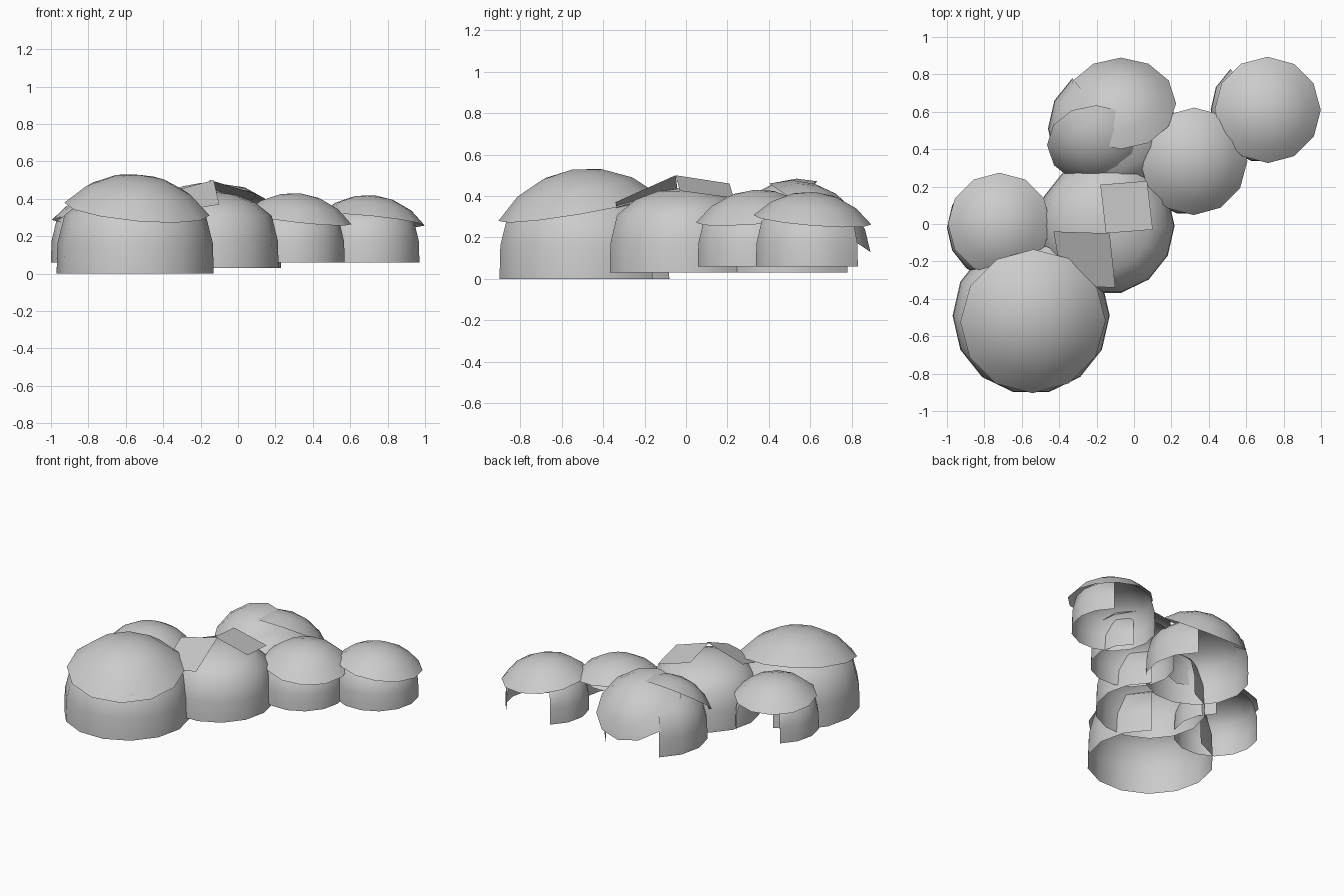
import bpy, bmesh, math
from mathutils import Vector

if "Cube" in bpy.data.objects:
    bpy.data.objects.remove(bpy.data.objects["Cube"])


def finish(name, bm, smooth=True):
    me = bpy.data.meshes.new(name)
    bm.to_mesh(me)
    bm.free()
    ob = bpy.data.objects.new(name, me)
    bpy.context.collection.objects.link(ob)
    if smooth:
        bpy.ops.object.select_all(action='DESELECT')
        ob.select_set(True)
        bpy.context.view_layer.objects.active = ob
        bpy.ops.object.shade_smooth_by_angle(angle=math.radians(40))
    return ob


def lathe(profile, sides, skip=lambda row, col: False):
    # revolve a profile that ends on the axis, leaving out skipped panels
    bm = bmesh.new()
    rings = [[bm.verts.new((r * math.cos(math.tau * i / sides),
                            r * math.sin(math.tau * i / sides), z))
              for i in range(sides)] for r, z in profile[:-1]]
    tip = bm.verts.new((0, 0, profile[-1][1]))
    for row in range(len(rings)):
        for i in range(sides):
            if skip(row, i):
                continue
            j = (i + 1) % sides
            a = rings[row]
            if row + 1 < len(rings):
                b = rings[row + 1]
                bm.faces.new((a[i], a[j], b[j], b[i]))
            else:
                bm.faces.new((a[i], a[j], tip))
    loose = [v for v in bm.verts if not v.link_faces]
    bmesh.ops.delete(bm, geom=loose, context='VERTS')
    return bm


def dome(name, x, y, z, r, h, door=(2, 3, 4), door_rows=2):
    # domed wall with a doorway at the back
    shape = [(1, 0), (.99, .35), (.9, .68), (.65, .86), (.35, .96), (0, 1)]
    bm = lathe([(a * r, b * h) for a, b in shape], 14,
               lambda row, col: row < door_rows and col in door)
    bmesh.ops.translate(bm, verts=bm.verts, vec=(x, y, z))
    finish(name, bm)


def cap(name, centre, r, h, normal):
    # shallow shell roof, tilted so its axis follows the normal
    shape = [(1, 0), (.72, .54), (.38, .87), (0, 1)]
    bm = lathe([(a * r, b * h) for a, b in shape], 12)
    n = Vector(normal).normalized()
    q = Vector((0, 0, 1)).rotation_difference(n)
    bmesh.ops.rotate(bm, verts=bm.verts, cent=(0, 0, 0), matrix=q.to_matrix())
    bmesh.ops.translate(bm, verts=bm.verts, vec=centre)
    finish(name, bm)


def panel(name, corners):
    bm = bmesh.new()
    bm.faces.new([bm.verts.new(c) for c in corners])
    finish(name, bm, False)


# domed walls
dome("large_dome", -.55, -.49, 0, .42, .46, (2, 3))
dome("middle_dome", -.15, -.01, .03, .367, .41, (2, 3))
dome("left_dome", -.72, -.02, .06, .28, .32)
dome("right_dome", .29, .33, .06, .28, .32)
dome("far_right_dome", .69, .61, .06, .28, .32)
dome("back_dome", -.115, .51, .03, .345, .38, door_rows=4)

# tilted shell roofs
cap("large_roof", (-.54, -.52, .345), .39, .185, (.09, -.17, 1))
cap("left_roof", (-.72, .0, .295), .275, .13, (-.03, .08, 1))
cap("right_roof", (.32, .335, .295), .288, .135, (.11, -.08, 1))
cap("far_right_roof", (.715, .61, .285), .285, .135, (.1, .08, 1))
cap("back_roof_rear", (-.07, .645, .295), .295, .14, (0, .56, .83))
cap("back_roof_front", (-.2, .42, .315), .265, .13, (-.03, -.58, .8))

# flat roof panels on the middle dome
panel("roof_panel_right", [(-.15, -.05, .50), (.10, -.03, .425),
                           (.07, .23, .39), (-.18, .21, .46)])
panel("roof_panel_left", [(-.13, -.05, .50), (-.43, -.04, .42),
                          (-.38, -.33, .32), (-.10, -.34, .37)])
